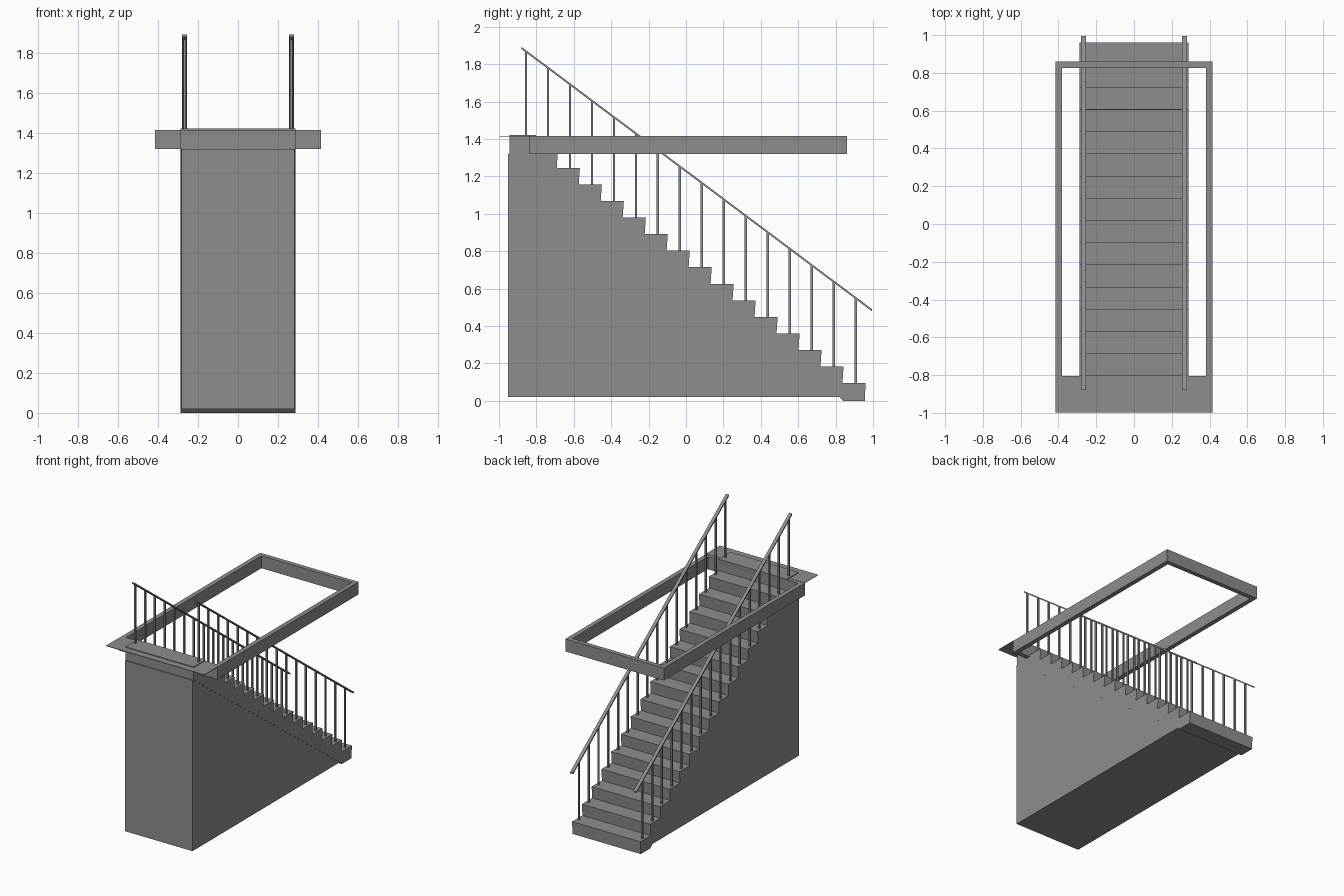
import bpy
import bmesh
from mathutils import Vector

old = bpy.data.objects.get("Cube")
if old:
    bpy.data.objects.remove(old, do_unlink=True)

grey = bpy.data.materials.new("plain grey")
grey.use_nodes = True
COLOUR = (0.27, 0.27, 0.27, 1)
grey.diffuse_color = COLOUR
grey.node_tree.nodes["Principled BSDF"].inputs["Base Color"].default_value = COLOUR

STEPS, RUN, RISE = 16, 0.1175, 0.0885
FOOT_Y, FIRST_Z = 0.96, 0.095   # nose and top of the lowest tread


def finish(name, bm):
    bmesh.ops.recalc_face_normals(bm, faces=bm.faces)
    mesh = bpy.data.meshes.new(name)
    bm.to_mesh(mesh)
    bm.free()
    mesh.materials.append(grey)
    obj = bpy.data.objects.new(name, mesh)
    bpy.context.collection.objects.link(obj)
    return obj


def add_box(bm, low, high):
    low, high = Vector(low), Vector(high)
    made = bmesh.ops.create_cube(bm, size=1)["verts"]
    bmesh.ops.scale(bm, vec=high - low, verts=made)
    bmesh.ops.translate(bm, vec=(low + high) / 2, verts=made)


def side_profile(name, points, half_width):
    """Extrude a side outline (y, z) across the width."""
    bm = bmesh.new()
    face = bm.faces.new([bm.verts.new((-half_width, y, z)) for y, z in points])
    new = bmesh.ops.extrude_face_region(bm, geom=[face])["geom"]
    bmesh.ops.translate(bm, vec=(2 * half_width, 0, 0),
                        verts=[v for v in new if isinstance(v, bmesh.types.BMVert)])
    return finish(name, bm)


# Flight of steps with slightly undercut risers and a sloping underside
outline = [(0.82, 0.02), (0.84, 0), (FOOT_Y - 0.004, 0)]
for i in range(STEPS):
    nose, top = FOOT_Y - i * RUN, FIRST_Z + i * RISE
    outline.append((nose, top))
    if i < STEPS - 1:
        outline.append((nose - RUN - 0.006, top))
outline += [(-0.945, FIRST_Z + (STEPS - 1) * RISE), (-0.945, 1.32)]
side_profile("stair_flight", outline, 0.288)

# Solid wedge beneath the flight
side_profile("stair_base", [(-0.953, 0.02), (0.83, 0.02), (-0.93, 1.325), (-0.953, 1.32)], 0.284)

# Rectangular rim around the stair opening
bm = bmesh.new()
for s in (-1, 1):
    x0, x1 = sorted((s * 0.38, s * 0.415))
    add_box(bm, (x0, -0.84, 1.32), (x1, 0.86, 1.415))
for y0 in (-0.84, 0.825):
    add_box(bm, (-0.38, y0, 1.32), (0.38, y0 + 0.035, 1.415))
finish("opening_rim", bm)

# Thin landing sheet in front of the top step
bm = bmesh.new()
add_box(bm, (-0.415, -0.998, 1.413), (0.415, -0.835, 1.417))
finish("landing_sheet", bm)

# Handrails and their balusters
TOP_END, LOW_END = Vector((0, -0.88, 1.887)), Vector((0, 0.995, 0.484))


def rail_height(y):
    return TOP_END.z + (y - TOP_END.y) * (LOW_END.z - TOP_END.z) / (LOW_END.y - TOP_END.y)


for side, label in ((1, "left"), (-1, "right")):
    x = side * 0.267
    rail = side_profile(label + "_handrail",
                        [(p.y, p.z + d) for p, d in ((TOP_END, -0.006), (LOW_END, -0.006),
                                                     (LOW_END, 0.006), (TOP_END, 0.006))], 0.0125)
    rail.location.x = x
    bm = bmesh.new()
    for i in range(STEPS):
        y = FOOT_Y - 0.053 - i * RUN
        add_box(bm, (x - 0.006, y - 0.006, FIRST_Z + i * RISE - 0.005),
                (x + 0.006, y + 0.006, rail_height(y)))
    finish(label + "_balusters", bm)
